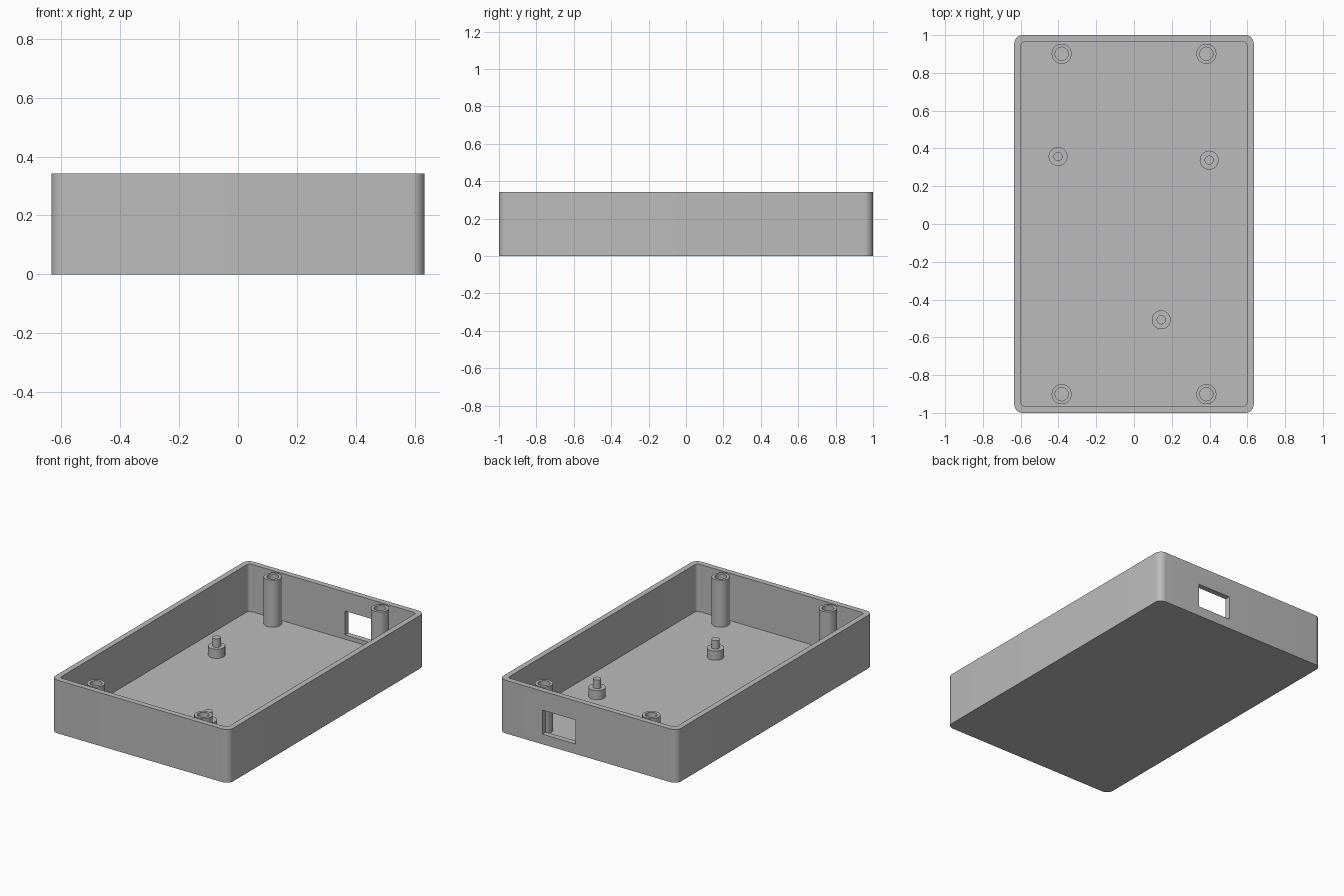
import bpy
import bmesh
from math import pi, cos, sin, radians

if "Cube" in bpy.data.objects:
    bpy.data.objects.remove(bpy.data.objects["Cube"])

HALF_X, HALF_Y, HEIGHT = 0.634, 1.0, 0.343
WALL, FLOOR = 0.036, 0.038

grey = bpy.data.materials.new("plain grey")
grey.use_nodes = True
grey.diffuse_color = (0.5, 0.5, 0.5, 1)
grey.node_tree.nodes["Principled BSDF"].inputs["Base Color"].default_value = (0.5, 0.5, 0.5, 1)


def finish(name, bm):
    """Turn a bmesh into a named, coloured object."""
    bmesh.ops.recalc_face_normals(bm, faces=bm.faces)
    mesh = bpy.data.meshes.new(name)
    bm.to_mesh(mesh)
    bm.free()
    mesh.materials.append(grey)
    obj = bpy.data.objects.new(name, mesh)
    bpy.context.collection.objects.link(obj)
    return obj


def smooth(obj):
    bpy.ops.object.select_all(action='DESELECT')
    obj.select_set(True)
    bpy.context.view_layer.objects.active = obj
    bpy.ops.object.shade_smooth_by_angle(angle=radians(30))


def slab(name, x0, x1, y0, y1, z0, z1, radius=0):
    """Box with optionally rounded vertical edges."""
    bm = bmesh.new()
    bmesh.ops.create_cube(bm, size=1)
    for v in bm.verts:
        v.co.x = x1 if v.co.x > 0 else x0
        v.co.y = y1 if v.co.y > 0 else y0
        v.co.z = z1 if v.co.z > 0 else z0
    if radius:
        upright = [e for e in bm.edges
                   if abs(e.verts[0].co.z - e.verts[1].co.z) > 0.01]
        bmesh.ops.bevel(bm, geom=upright, offset=radius, segments=10,
                        profile=0.5, affect='EDGES')
    return finish(name, bm)


def lathe(name, x, y, profile, sides=40):
    """Turned part; the profile runs from axis to axis as (radius, height)."""
    bm = bmesh.new()
    rings = []
    for r, z in profile:
        if r == 0:
            rings.append([bm.verts.new((0, 0, z))] * sides)
        else:
            rings.append([bm.verts.new((r * cos(2 * pi * i / sides),
                                        r * sin(2 * pi * i / sides), z))
                          for i in range(sides)])
    for a, b in zip(rings, rings[1:]):
        for i in range(sides):
            j = (i + 1) % sides
            bm.faces.new(dict.fromkeys((a[i], a[j], b[j], b[i])))
    obj = finish(name, bm)
    obj.location = (x, y, 0)
    smooth(obj)
    return obj


# Open tray: rounded block, hollowed, with a port through the back wall
tray = slab("tray", -HALF_X, HALF_X, -HALF_Y, HALF_Y, 0, HEIGHT, 0.045)
ix, iy = HALF_X - WALL, HALF_Y - WALL
cutters = [
    slab("cavity_cutter", -ix, ix, -iy, iy, FLOOR, HEIGHT + 0.2, 0.02),
    slab("port_cutter", 0.088, 0.325, 0.93, 1.1, 0.065, 0.22),
]
for cutter in cutters:
    cutter.hide_render = True
    mod = tray.modifiers.new(cutter.name, 'BOOLEAN')
    mod.operation = 'DIFFERENCE'
    mod.solver = 'EXACT'
    mod.object = cutter
    with bpy.context.temp_override(object=tray, active_object=tray):
        bpy.ops.object.modifier_apply(modifier=mod.name)
    bpy.data.objects.remove(cutter)
smooth(tray)

# Tall hollow screw posts in the four corners
base = FLOOR - 0.004
for sx, side in ((1, "left"), (-1, "right")):
    for sy, end in ((1, "back"), (-1, "front")):
        lathe(f"screw_post_{end}_{side}", sx * 0.383, sy * 0.901,
              [(0, base), (0.053, base), (0.053, HEIGHT - 0.002),
               (0.035, HEIGHT - 0.002), (0.035, FLOOR + 0.002), (0, FLOOR + 0.002)])

# Short standoffs with locating pins
for name, x, y in (("left", 0.398, 0.338), ("right", -0.402, 0.357), ("front", 0.144, -0.507)):
    lathe(f"standoff_{name}", x, y,
          [(0, base), (0.05, base), (0.05, 0.097), (0.024, 0.097), (0.024, 0.152), (0, 0.152)])
